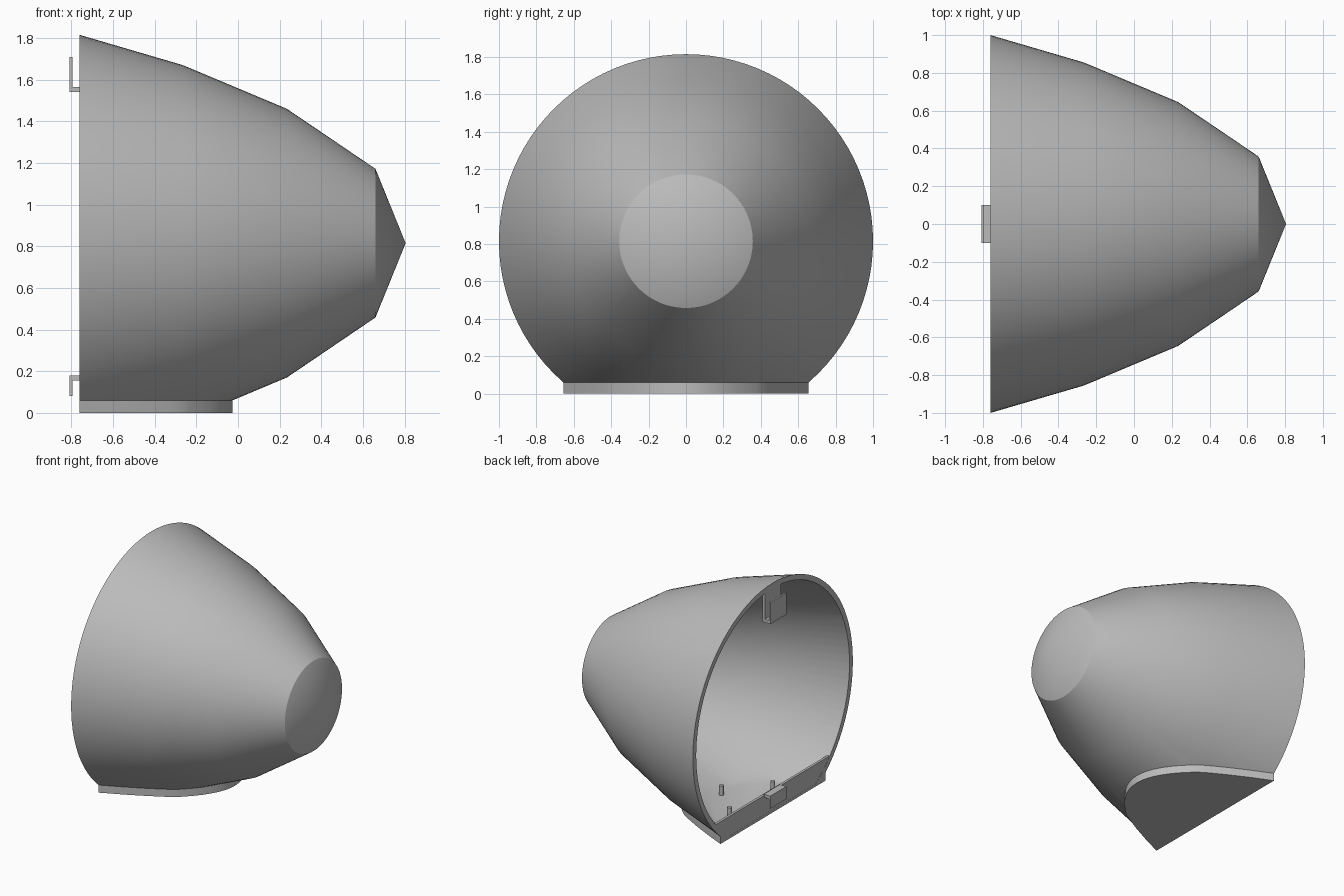
import bpy
import bmesh
import math
from mathutils import Matrix, Vector

cube = bpy.data.objects.get("Cube")
if cube:
    bpy.data.objects.remove(cube, do_unlink=True)

AXIS_Z = 0.815   # height of the axis of revolution
RIM_X = -0.76    # plane of the open end

grey = bpy.data.materials.new("plain_grey")
grey.use_nodes = True
grey.diffuse_color = (0.5, 0.5, 0.5, 1)
grey.node_tree.nodes["Principled BSDF"].inputs["Base Color"].default_value = (0.5, 0.5, 0.5, 1)


def finish(name, bm):
    """Turn a bmesh into a linked grey object."""
    bmesh.ops.recalc_face_normals(bm, faces=bm.faces)
    mesh = bpy.data.meshes.new(name)
    bm.to_mesh(mesh)
    bm.free()
    mesh.materials.append(grey)
    obj = bpy.data.objects.new(name, mesh)
    bpy.context.collection.objects.link(obj)
    return obj


def select_only(obj):
    bpy.ops.object.select_all(action="DESELECT")
    obj.select_set(True)
    bpy.context.view_layer.objects.active = obj


def revolve(name, profile, cut_z, drop=0.0):
    """Spin (x, radius) points about the axis, slice flat at cut_z,
    then extend the flat outline straight down by drop."""
    bm = bmesh.new()
    verts = [bm.verts.new((x, 0, AXIS_Z + r)) for x, r in profile]
    edges = [bm.edges.new(pair) for pair in zip(verts, verts[1:])]
    bmesh.ops.spin(bm, geom=verts + edges, cent=(0, 0, AXIS_Z), axis=(1, 0, 0),
                   angle=math.tau, steps=96)
    bmesh.ops.remove_doubles(bm, verts=bm.verts, dist=0.0001)
    cut = bmesh.ops.bisect_plane(
        bm, geom=bm.verts[:] + bm.edges[:] + bm.faces[:],
        plane_co=(0, 0, cut_z), plane_no=(0, 0, 1), clear_inner=True)
    loop = [e for e in cut["geom_cut"] if isinstance(e, bmesh.types.BMEdge)]
    if drop:
        new = bmesh.ops.extrude_edge_only(bm, edges=loop)["geom"]
        moved = [v for v in new if isinstance(v, bmesh.types.BMVert)]
        bmesh.ops.translate(bm, verts=moved, vec=(0, 0, -drop))
        loop = [e for e in new if isinstance(e, bmesh.types.BMEdge)
                and all(v in moved for v in e.verts)]
    bmesh.ops.edgeloop_fill(bm, edges=loop)
    return finish(name, bm)


def box(name, low, high):
    low, high = Vector(low), Vector(high)
    bm = bmesh.new()
    place = Matrix.Translation((low + high) / 2) @ Matrix.Diagonal((high - low).to_4d())
    bmesh.ops.create_cube(bm, size=1, matrix=place)
    return finish(name, bm)


def prism(name, outline, axis, start, depth):
    """Extrude a closed outline; axis 0 reads points as (y, z), axis 1 as (x, z)."""
    bm = bmesh.new()
    points = [(start, a, b) if axis == 0 else (a, start, b) for a, b in outline]
    face = bm.faces.new([bm.verts.new(p) for p in points])
    new = bmesh.ops.extrude_face_region(bm, geom=[face], use_keep_orig=True)["geom"]
    vec = (depth, 0, 0) if axis == 0 else (0, depth, 0)
    bmesh.ops.translate(bm, vec=vec, verts=[v for v in new if isinstance(v, bmesh.types.BMVert)])
    return finish(name, bm)


# Shell with flat foot, hollowed out from the open end
shell = revolve("shell", [(RIM_X, 0), (RIM_X, 1), (-0.265, 0.855), (0.235, 0.645),
                          (0.66, 0.357), (0.805, 0)], cut_z=0.06, drop=0.06)
cavity = revolve("cavity_cutter", [(-0.8, 0), (-0.8, 0.97), (-0.275, 0.813), (0.22, 0.605),
                                   (0.63, 0.325), (0.76, 0)], cut_z=0.02)
cavity.hide_render = True
hollow = shell.modifiers.new("hollow", "BOOLEAN")
hollow.operation = "DIFFERENCE"
hollow.solver = "EXACT"
hollow.object = cavity
select_only(shell)
bpy.ops.object.modifier_apply(modifier="hollow")
bpy.data.objects.remove(cavity, do_unlink=True)
bpy.ops.object.shade_smooth_by_angle(angle=math.radians(30))

# Low wall across the bottom of the opening
prism("bottom_wall", [(-0.58, 0.01), (0.58, 0.01), (0.73, 0.175), (-0.73, 0.175)],
      0, RIM_X + 0.001, 0.02)

# Tab hanging from the top of the rim
box("top_tab", (RIM_X, -0.1, 1.54), (RIM_X + 0.02, 0.1, 1.785))

# Hooks: the upper one turns up, the lower one turns down
for name, root, turn in (("upper_hook", 1.54, 1), ("lower_hook", 0.18, -1)):
    outline = [(RIM_X + 0.01, 0), (-0.808, 0), (-0.808, 0.17 if turn > 0 else 0.1),
               (-0.795, 0.17 if turn > 0 else 0.1), (-0.795, 0.025), (RIM_X + 0.01, 0.025)]
    prism(name, [(x, root + turn * h) for x, h in outline], 1, -0.1, 0.2)

# Small locating pins on the floor
for i, (x, y) in enumerate(((-0.57, 0.27), (-0.57, -0.27), (-0.31, 0))):
    bm = bmesh.new()
    bmesh.ops.create_cone(bm, cap_ends=True, segments=16, radius1=0.017, radius2=0.017,
                          depth=0.08, matrix=Matrix.Translation((x, y, 0.055)))
    pin = finish(f"floor_pin_{i + 1}", bm)
    select_only(pin)
    bpy.ops.object.shade_smooth_by_angle(angle=math.radians(30))
